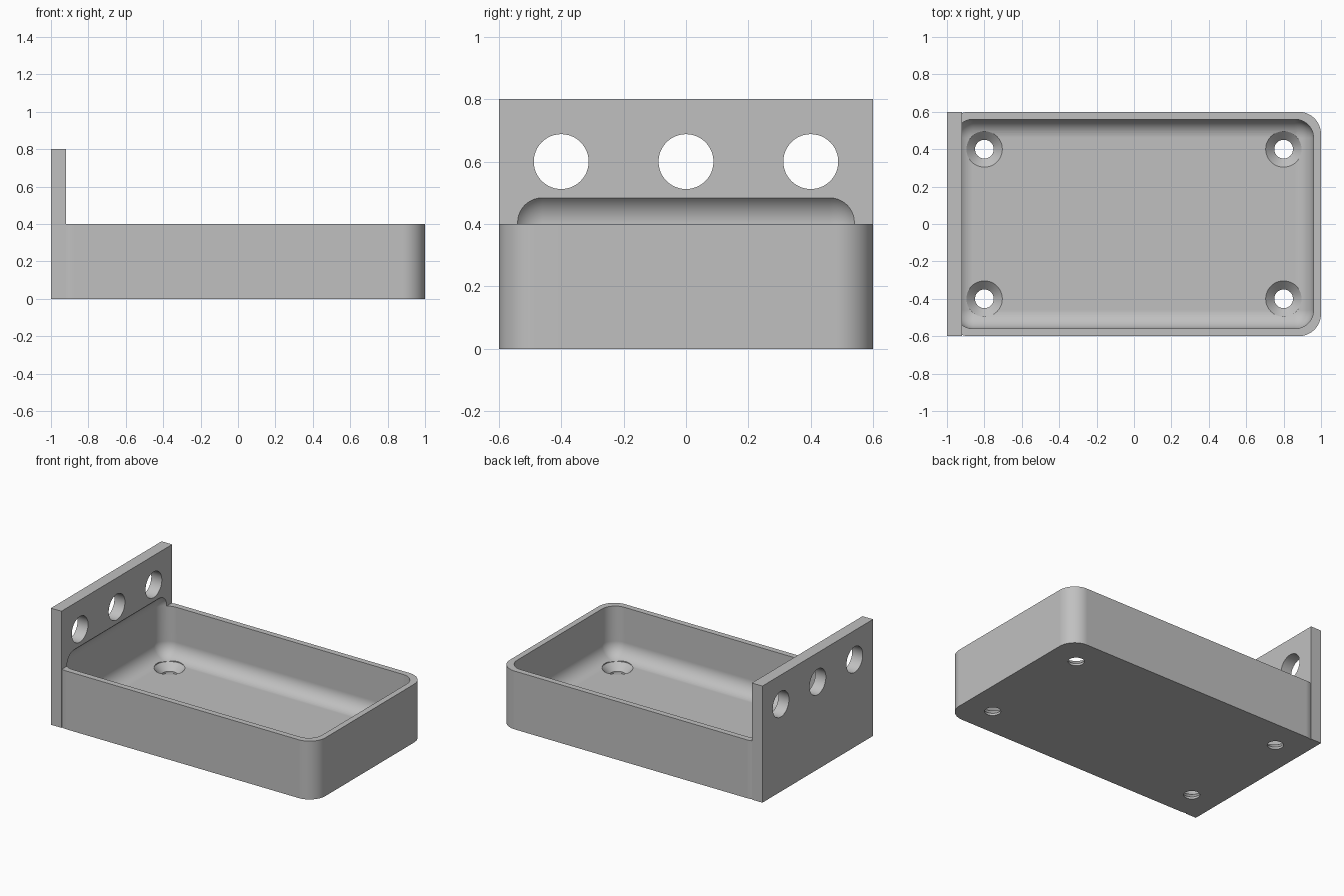
import bpy
import bmesh
import math
from mathutils import Matrix, Vector

cube = bpy.data.objects.get("Cube")
if cube:
    bpy.data.objects.remove(cube, do_unlink=True)

# Material
GREY = (0.53, 0.53, 0.53, 1.0)
grey = bpy.data.materials.new("light_grey")
grey.use_nodes = True
grey.diffuse_color = GREY
grey.node_tree.nodes["Principled BSDF"].inputs["Base Color"].default_value = GREY


def make_object(name, bm):
    bmesh.ops.recalc_face_normals(bm, faces=bm.faces[:])
    mesh = bpy.data.meshes.new(name)
    bm.to_mesh(mesh)
    bm.free()
    mesh.materials.append(grey)
    obj = bpy.data.objects.new(name, mesh)
    bpy.context.collection.objects.link(obj)
    return obj


def rounded_box(name, low, high, radius, axis=None):
    """Box with rounded edges: those along one axis, or all of them."""
    low, high = Vector(low), Vector(high)
    bm = bmesh.new()
    bmesh.ops.create_cube(bm, size=1)
    bmesh.ops.scale(bm, vec=high - low, verts=bm.verts)
    bmesh.ops.translate(bm, vec=(low + high) / 2, verts=bm.verts)
    edges = [e for e in bm.edges if axis is None
             or abs(e.verts[0].co[axis] - e.verts[1].co[axis]) > radius]
    bmesh.ops.bevel(bm, geom=edges, offset=radius, segments=12,
                    profile=0.5, affect='EDGES')
    return make_object(name, bm)


def lathe(name, profile, matrix):
    """Solid of revolution about z from (radius, height) points."""
    bm = bmesh.new()
    verts = [bm.verts.new((r, 0, z)) for r, z in profile]
    edges = [bm.edges.new(pair) for pair in zip(verts, verts[1:])]
    bmesh.ops.spin(bm, geom=verts + edges, cent=(0, 0, 0), axis=(0, 0, 1),
                   angle=math.tau, steps=48)
    bmesh.ops.remove_doubles(bm, verts=bm.verts[:], dist=0.0001)
    bmesh.ops.transform(bm, matrix=matrix, verts=bm.verts)
    return make_object(name, bm)


def combine(target, tool, operation):
    """Apply a boolean and discard the tool object."""
    tool.hide_render = True
    mod = target.modifiers.new(operation.lower(), 'BOOLEAN')
    mod.operation = operation
    mod.solver = 'EXACT'
    mod.object = tool
    graph = bpy.context.evaluated_depsgraph_get()
    mesh = bpy.data.meshes.new_from_object(target.evaluated_get(graph))
    target.modifiers.clear()
    target.data = mesh
    bpy.data.objects.remove(tool, do_unlink=True)


# Tray body and upright end plate
CORNER = 0.12
tray = rounded_box("tray_with_end_plate", (-1, -0.6, 0), (1, 0.6, 0.4), CORNER, axis=2)
plate = rounded_box("end_plate", (-1, -0.6, 0), (-0.92, 0.6, 0.8), CORNER, axis=0)
combine(tray, plate, 'UNION')

# Rounded cavity, which also bites into the plate
cavity = rounded_box("cavity_cutter", (-0.96, -0.56, 0.06), (0.96, 0.56, 0.504), 0.1)
combine(tray, cavity, 'DIFFERENCE')

# Countersunk screw holes in the floor
screw = [(0, -0.05), (0.05, -0.05), (0.05, 0.015), (0.096, 0.06), (0.096, 0.15), (0, 0.15)]
for x in (-0.8, 0.8):
    for y in (-0.4, 0.4):
        cutter = lathe("screw_hole_cutter", screw, Matrix.Translation((x, y, 0)))
        combine(tray, cutter, 'DIFFERENCE')

# Three round holes through the end plate
bore = [(0, -0.1), (0.088, -0.1), (0.088, 0.1), (0, 0.1)]
for y in (-0.4, 0, 0.4):
    place = Matrix.Translation((-0.96, y, 0.6)) @ Matrix.Rotation(math.pi / 2, 4, 'Y')
    combine(tray, lathe("plate_hole_cutter", bore, place), 'DIFFERENCE')

# Smooth fillets with crisp edges and flat large faces
for obj in bpy.context.selected_objects:
    obj.select_set(False)
tray.select_set(True)
bpy.context.view_layer.objects.active = tray
bpy.ops.object.shade_smooth_by_angle(angle=math.radians(25))
normals = tray.modifiers.new("weighted_normals", 'WEIGHTED_NORMAL')
normals.keep_sharp = True
